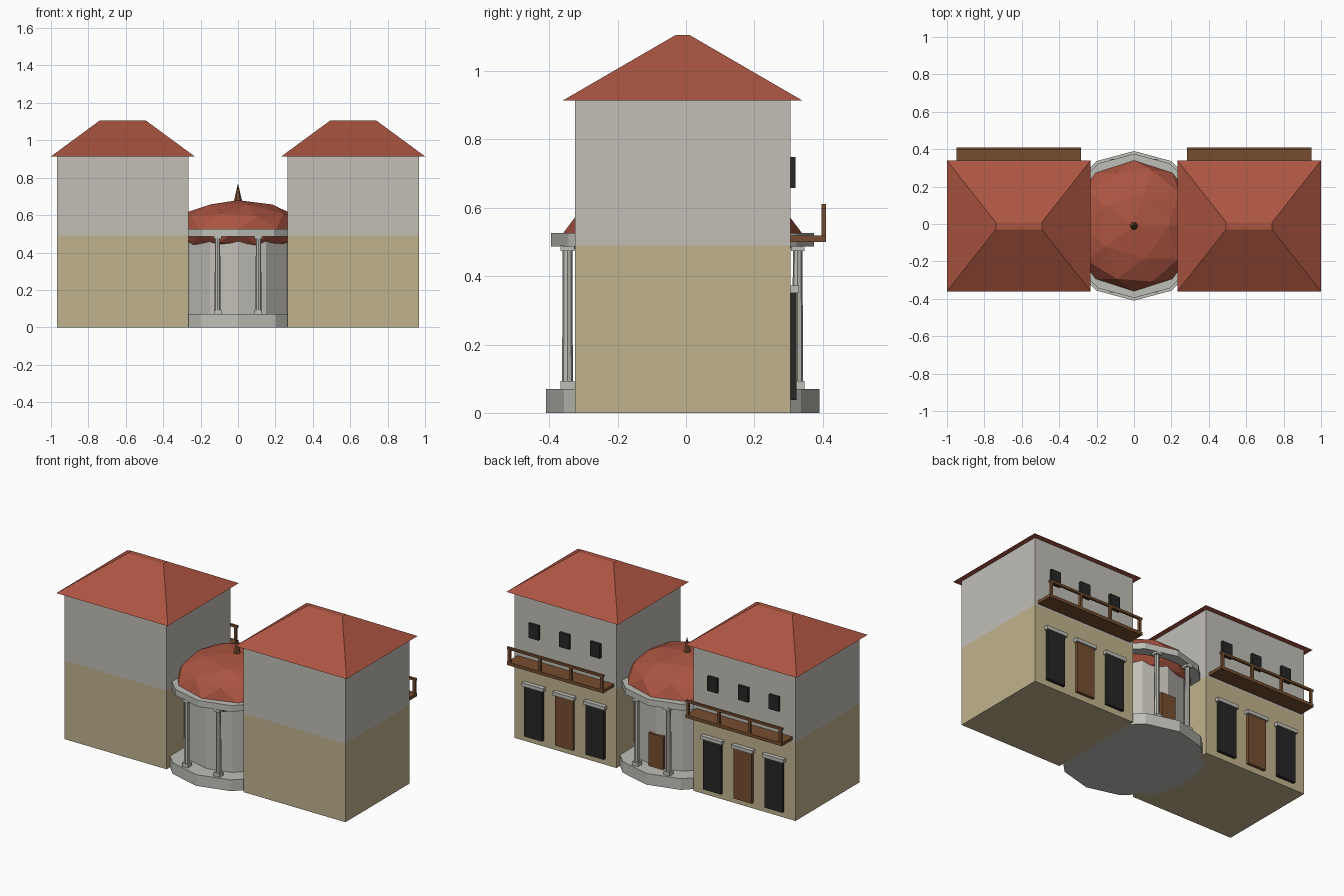
import bpy, bmesh, math
from mathutils import Matrix, Vector

if "Cube" in bpy.data.objects:
    bpy.data.objects.remove(bpy.data.objects["Cube"], do_unlink=True)


def material(name, rgb):
    m = bpy.data.materials.new(name)
    m.use_nodes = True
    m.diffuse_color = (*rgb, 1)
    bsdf = next(n for n in m.node_tree.nodes if n.type == 'BSDF_PRINCIPLED')
    bsdf.inputs["Base Color"].default_value = (*rgb, 1)
    return m


TILE = material("red roof tile", (0.41, 0.09, 0.053))
PLASTER = material("grey plaster", (0.54, 0.52, 0.475))
SAND = material("sand plaster", (0.53, 0.45, 0.27))
STONE = material("pale stone", (0.52, 0.52, 0.48))
WOOD = material("brown wood", (0.18, 0.075, 0.028))
DARK = material("dark shutter", (0.02, 0.02, 0.02))

CENTRE_Y = -0.01   # axis of the round pavilion
BACK = 0.305       # rear wall plane of the houses


def finish(name, bm, *mats):
    bmesh.ops.recalc_face_normals(bm, faces=bm.faces)
    mesh = bpy.data.meshes.new(name)
    bm.to_mesh(mesh)
    bm.free()
    for m in mats:
        mesh.materials.append(m)
    ob = bpy.data.objects.new(name, mesh)
    bpy.context.collection.objects.link(ob)
    return ob


def box(name, x, y, z, mat):
    """Box from three (low, high) ranges."""
    bm = bmesh.new()
    bmesh.ops.create_cube(bm, size=1)
    for v in bm.verts:
        v.co = [r[0] if c < 0 else r[1] for c, r in zip(v.co, (x, y, z))]
    return finish(name, bm, mat)


def around(c, half):
    return (c - half, c + half)


def lathe(name, profile, sides, mat, at=(0, CENTRE_Y), closed=False):
    """Turn (radius, height) points about a vertical axis."""
    bm = bmesh.new()
    rings = []
    for i in range(sides):
        a = math.tau * i / sides
        rings.append([bm.verts.new((at[0] + r * math.cos(a), at[1] + r * math.sin(a), z))
                      for r, z in profile])
    n = len(profile)
    for i in range(sides):
        a, b = rings[i], rings[(i + 1) % sides]
        for j in range(n if closed else n - 1):
            k = (j + 1) % n
            bm.faces.new((a[j], b[j], b[k], a[k]))
    if not closed:
        bm.faces.new([r[0] for r in rings])
        bm.faces.new([r[-1] for r in rings])
    return finish(name, bm, mat)


def house(side, cx):
    # Two-tone walls, split at the upper floor
    bm = bmesh.new()
    bmesh.ops.create_cube(bm, size=1)
    for v in bm.verts:
        v.co = (cx + v.co.x * 0.704, -0.01 + v.co.y * 0.63, (v.co.z + 0.5) * 0.914)
    bmesh.ops.bisect_plane(bm, geom=bm.verts[:] + bm.edges[:] + bm.faces[:],
                           plane_co=(0, 0, 0.49), plane_no=(0, 0, 1))
    for f in bm.faces:
        f.material_index = int(f.calc_center_median().z > 0.49)
    finish(side + "_house_walls", bm, SAND, PLASTER)

    # Hipped roof with a small flat top
    bm = bmesh.new()
    bmesh.ops.create_cube(bm, size=2)
    for v in bm.verts:
        hx, hy, z = (0.123, 0.019, 1.106) if v.co.z > 0 else (0.384, 0.35, 0.914)
        v.co = (cx + v.co.x * hx, -0.01 + v.co.y * hy, z)
    finish(side + "_house_roof", bm, TILE)

    # Rear openings: shutters either side of a door, small windows above
    for i in (-1, 0, 1):
        x = cx + i * 0.212
        part = "door" if i == 0 else "shutter"
        box(f"{side}_{part}_{i + 2}", around(x, 0.062), (BACK - 0.01, 0.323), (0.037, 0.352),
            WOOD if i == 0 else DARK)
        box(f"{side}_lintel_{i + 2}", around(x, 0.073), (BACK - 0.01, 0.331), (0.35, 0.372), STONE)
        box(f"{side}_window_{i + 2}", around(x, 0.034), (BACK - 0.01, 0.321), (0.658, 0.748), DARK)

    # Balcony
    box(side + "_balcony_floor", around(cx, 0.332), (BACK - 0.01, 0.41), (0.5, 0.519), WOOD)
    box(side + "_balcony_rail", around(cx, 0.332), (0.396, 0.41), (0.597, 0.611), WOOD)
    for i in range(4):
        box(f"{side}_balcony_post_{i + 1}", around(cx - 0.318 + i * 0.212, 0.008),
            (0.396, 0.41), (0.515, 0.6), WOOD)


house("left", 0.616)
house("right", -0.616)

# Round pavilion between the houses
lathe("pavilion_base", [(0.4, 0), (0.4, 0.07)], 12, STONE)
lathe("pavilion_drum", [(0.3, 0.06), (0.3, 0.46)], 12, PLASTER)
lathe("pavilion_cornice", [(0.32, 0.487), (0.385, 0.487), (0.385, 0.526), (0.32, 0.526)],
      12, STONE, closed=True)
box("pavilion_door", around(0, 0.05), (0.27, 0.298), (0.001, 0.275), WOOD)

# Faceted dome and spike
bm = bmesh.new()
bmesh.ops.create_icosphere(bm, subdivisions=2, radius=1)
for v in bm.verts:
    v.co = Vector((0, CENTRE_Y, 0.525)) + Vector((v.co.x * 0.35, v.co.y * 0.35, v.co.z * 0.155))
finish("pavilion_dome", bm, TILE)
lathe("dome_spike", [(0.024, 0.665), (0.001, 0.766)], 6, WOOD)

# Columns with square feet and capitals
for i in range(10):
    a = math.radians(18 + 36 * i) + math.pi / 2
    x, y = 0.354 * math.cos(a), CENTRE_Y + 0.354 * math.sin(a)
    if abs(x) > 0.26:
        continue
    lathe(f"column_shaft_{i}", [(0.016, 0.08), (0.014, 0.48)], 8, STONE, at=(x, y))
    for part, z in (("foot", (0.068, 0.093)), ("capital", (0.473, 0.49))):
        box(f"column_{part}_{i}", around(x, 0.02), around(y, 0.02), z, STONE)
